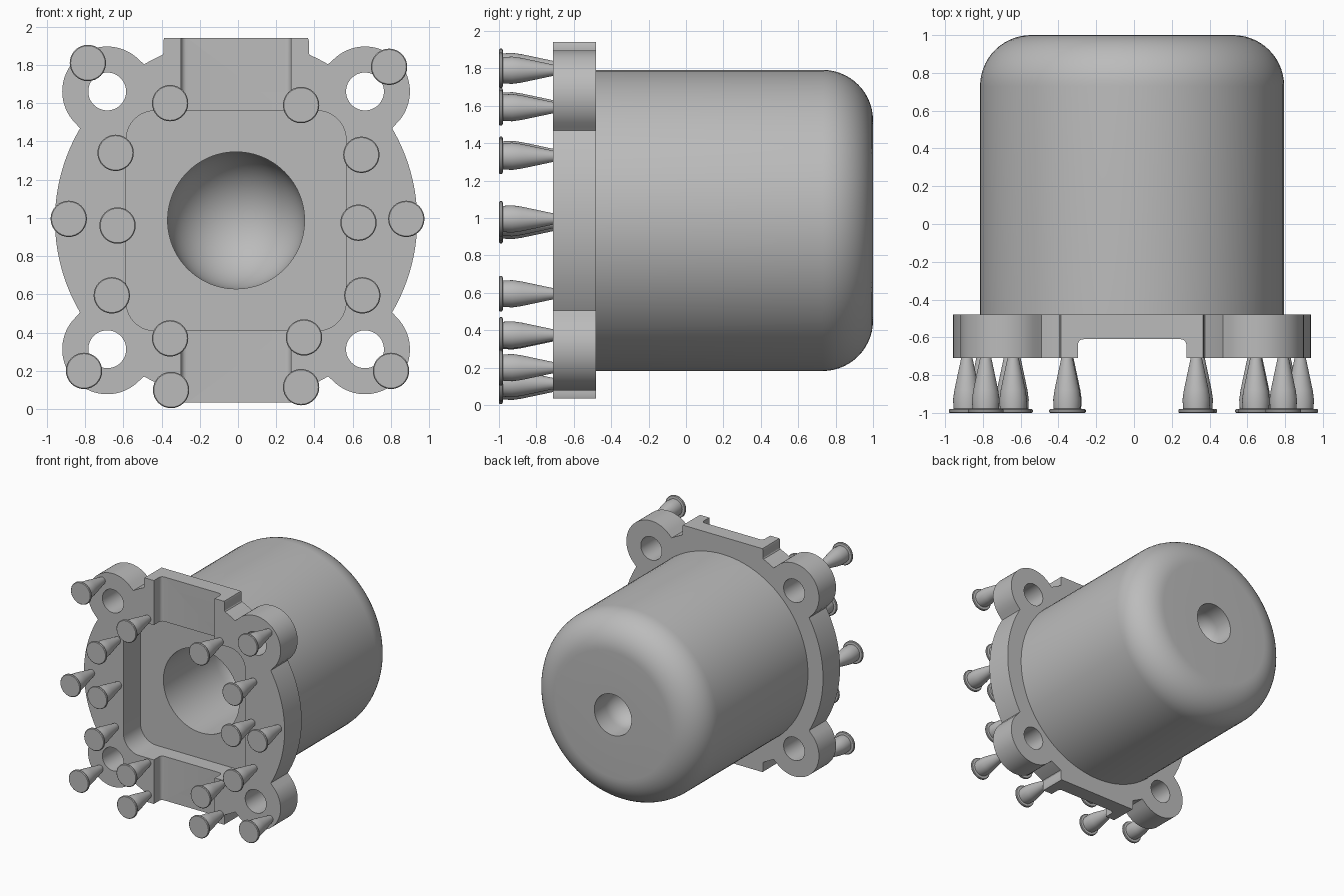
import bpy, bmesh
from math import pi, sin, cos, sqrt, radians
from mathutils import Matrix, Vector

if "Cube" in bpy.data.objects:
    bpy.data.objects.remove(bpy.data.objects["Cube"], do_unlink=True)

CX, CZ = -0.01, 0.987          # main axis, parallel to y
FRONT, BACK = -0.71, -0.48     # flange faces
BOLT = 0.674                   # bolt hole offset from the axis

grey = bpy.data.materials.new("plain grey")
grey.use_nodes = True
grey.diffuse_color = (0.5, 0.5, 0.5, 1)
grey.node_tree.nodes["Principled BSDF"].inputs["Base Color"].default_value = (0.5, 0.5, 0.5, 1)


def add_object(name, bm, x=CX, z=CZ):
    bmesh.ops.recalc_face_normals(bm, faces=bm.faces)
    mesh = bpy.data.meshes.new(name)
    bm.to_mesh(mesh)
    bm.free()
    mesh.materials.append(grey)
    obj = bpy.data.objects.new(name, mesh)
    obj.location = (x, 0, z)
    bpy.context.collection.objects.link(obj)
    return obj


def smooth(obj):
    bpy.ops.object.select_all(action="DESELECT")
    obj.select_set(True)
    bpy.context.view_layer.objects.active = obj
    bpy.ops.object.shade_smooth_by_angle(angle=radians(30))


def lathe(name, profile, steps, **place):
    """Spin (radius, y) points about the y axis."""
    bm = bmesh.new()
    verts = [bm.verts.new((r, y, 0)) for r, y in profile]
    edges = [bm.edges.new(pair) for pair in zip(verts, verts[1:])]
    bmesh.ops.spin(bm, geom=verts + edges, cent=(0, 0, 0), axis=(0, 1, 0),
                   angle=2 * pi, steps=steps)
    bmesh.ops.remove_doubles(bm, verts=bm.verts, dist=1e-5)
    obj = add_object(name, bm, **place)
    smooth(obj)
    return obj


def prism(name, outline, y0, y1):
    """Extrude an (x, z) outline along y."""
    bm = bmesh.new()
    face = bm.faces.new([bm.verts.new((x, y0, z)) for x, z in outline])
    new = bmesh.ops.extrude_face_region(bm, geom=[face])["geom"]
    bmesh.ops.translate(bm, vec=(0, y1 - y0, 0),
                        verts=[v for v in new if isinstance(v, bmesh.types.BMVert)])
    return add_object(name, bm)


def arc(cx, cy, r, a0, a1, n):
    angles = [radians(a0 + (a1 - a0) * i / n) for i in range(n + 1)]
    return [(cx + r * cos(a), cy + r * sin(a)) for a in angles]


def cut(target, cutter):
    cutter.hide_render = True
    mod = target.modifiers.new("cut", "BOOLEAN")
    mod.operation, mod.solver, mod.object = "DIFFERENCE", "EXACT", cutter
    bpy.context.view_layer.objects.active = target
    bpy.ops.object.modifier_apply(modifier=mod.name)
    bpy.data.objects.remove(cutter, do_unlink=True)


def flange_radius(a):
    """Distance to the rim: disc, four bolt lobes, top and bottom tabs."""
    d = Vector((abs(cos(a)), abs(sin(a))))
    c = Vector((BOLT, BOLT))
    along = d.dot(c)
    gap = 0.235 ** 2 - (c.length_squared - along ** 2)
    lobe = along + sqrt(gap) if gap > 0 else 0
    disc, blend = 0.947, 0.04
    h = max(blend - abs(disc - lobe), 0) / blend
    r = max(disc, lobe) + h * h * blend / 4
    if d.x / d.y < 0.38 / 0.953 if d.y > 0.01 else False:
        r = max(r, 0.953 / d.y)
    elif d.y > 0.8:
        r = max(r, min(0.38 / d.x, 0.953 / d.y))
    return r


# Flange with lobes and tabs
steps = 720
rim = []
for i in range(steps):
    a = 2 * pi * i / steps
    r = flange_radius(a)
    rim.append((r * cos(a), r * sin(a)))
flange = prism("flange", rim, FRONT, BACK)

# Rounded square pocket through the flange
half, rad = 0.575, 0.15
pocket = []
for k, (sx, sz) in enumerate([(1, 1), (-1, 1), (-1, -1), (1, -1)]):
    pocket += arc(sx * (half - rad), sz * (half - rad), rad, 90 * k, 90 * k + 90, 10)
cut(flange, prism("pocket_cutter", [(x, z - 0.002) for x, z in pocket], -0.9, -0.3))

# Vertical slot with softened floor corners
bm = bmesh.new()
bmesh.ops.create_cube(bm, size=1, matrix=Matrix.Translation((0, -0.76, 0))
                      @ Matrix.Diagonal((0.575, 0.3, 2.4, 1)))
floor_edges = [e for e in bm.edges
               if all(v.co.y > -0.7 for v in e.verts) and e.verts[0].co.x == e.verts[1].co.x]
bmesh.ops.bevel(bm, geom=floor_edges, offset=0.03, segments=5, profile=0.5, affect="EDGES")
cut(flange, add_object("slot_cutter", bm))

# Bolt holes
for sx in (-1, 1):
    for sz in (-1, 1):
        hole = arc(sx * BOLT, sz * BOLT, 0.099, 0, 352.5, 47)
        cut(flange, prism("hole_cutter", hole, -0.9, -0.3))
smooth(flange)

# Round housing: domed front bore, rounded back edge, domed back recess
bore, outer, fillet, recess = 0.358, 0.805, 0.27, 0.175
profile = arc(0, 0.2, bore, 90, 0, 16)
profile += [(bore, BACK), (outer, BACK)]
profile += arc(outer - fillet, 1 - fillet, fillet, 0, 90, 14)
profile += [(recess, 1)] + arc(0, 0.85, recess, 0, -90, 10)
lathe("housing", profile, 96)

# Pegs standing on the flange front
peg_profile = [(0, -1), (0.09, -1), (0.095, -0.995), (0.095, -0.985), (0.09, -0.98),
               (0.07, -0.978), (0.073, -0.93), (0.066, -0.88), (0.047, -0.79),
               (0.03, FRONT), (0, FRONT)]
peg_spots = [(-0.785, 1.81), (0.79, 1.79), (-0.355, 1.6), (0.33, 1.59), (-0.64, 1.34),
             (0.645, 1.33), (-0.885, 0.995), (-0.63, 0.96), (0.63, 0.975), (0.88, 0.995),
             (-0.66, 0.595), (0.65, 0.595), (-0.355, 0.37), (0.345, 0.375),
             (-0.805, 0.2), (0.8, 0.2), (-0.35, 0.1), (0.33, 0.115)]
first = lathe("peg", peg_profile, 32, x=peg_spots[0][0], z=peg_spots[0][1])
for x, z in peg_spots[1:]:
    peg = bpy.data.objects.new("peg", first.data)
    peg.location = (x, 0, z)
    bpy.context.collection.objects.link(peg)
